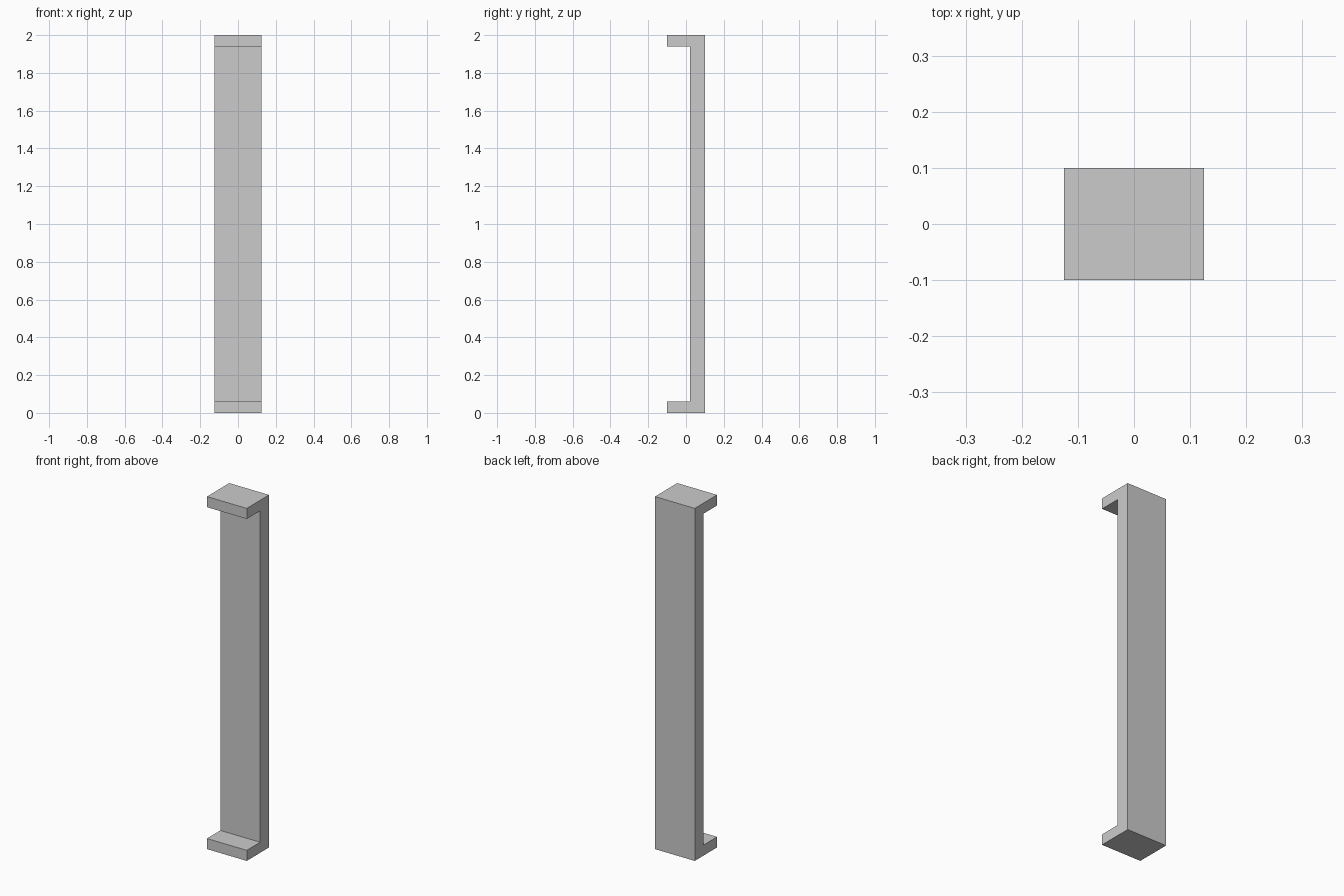
import bpy, bmesh

if "Cube" in bpy.data.objects:
    bpy.data.objects.remove(bpy.data.objects["Cube"])

WIDTH, DEPTH, HEIGHT = 0.25, 0.20, 2.0
WEB_FRONT = 0.02   # y of the back plate's front face
FLANGE = 0.06      # thickness of top and bottom lips

# C-shaped side profile (y, z), extruded across the width
front, back = -DEPTH / 2, DEPTH / 2
profile = [(front, 0), (back, 0), (back, HEIGHT), (front, HEIGHT),
           (front, HEIGHT - FLANGE), (WEB_FRONT, HEIGHT - FLANGE),
           (WEB_FRONT, FLANGE), (front, FLANGE)]

bm = bmesh.new()
face = bm.faces.new([bm.verts.new((-WIDTH / 2, y, z)) for y, z in profile])
extruded = bmesh.ops.extrude_face_region(bm, geom=[face], use_keep_orig=True)
moved = [g for g in extruded["geom"] if isinstance(g, bmesh.types.BMVert)]
bmesh.ops.translate(bm, verts=moved, vec=(WIDTH, 0, 0))
bmesh.ops.recalc_face_normals(bm, faces=bm.faces)

mesh = bpy.data.meshes.new("channel_bracket")
bm.to_mesh(mesh)
bm.free()
bpy.context.collection.objects.link(bpy.data.objects.new("channel_bracket", mesh))
